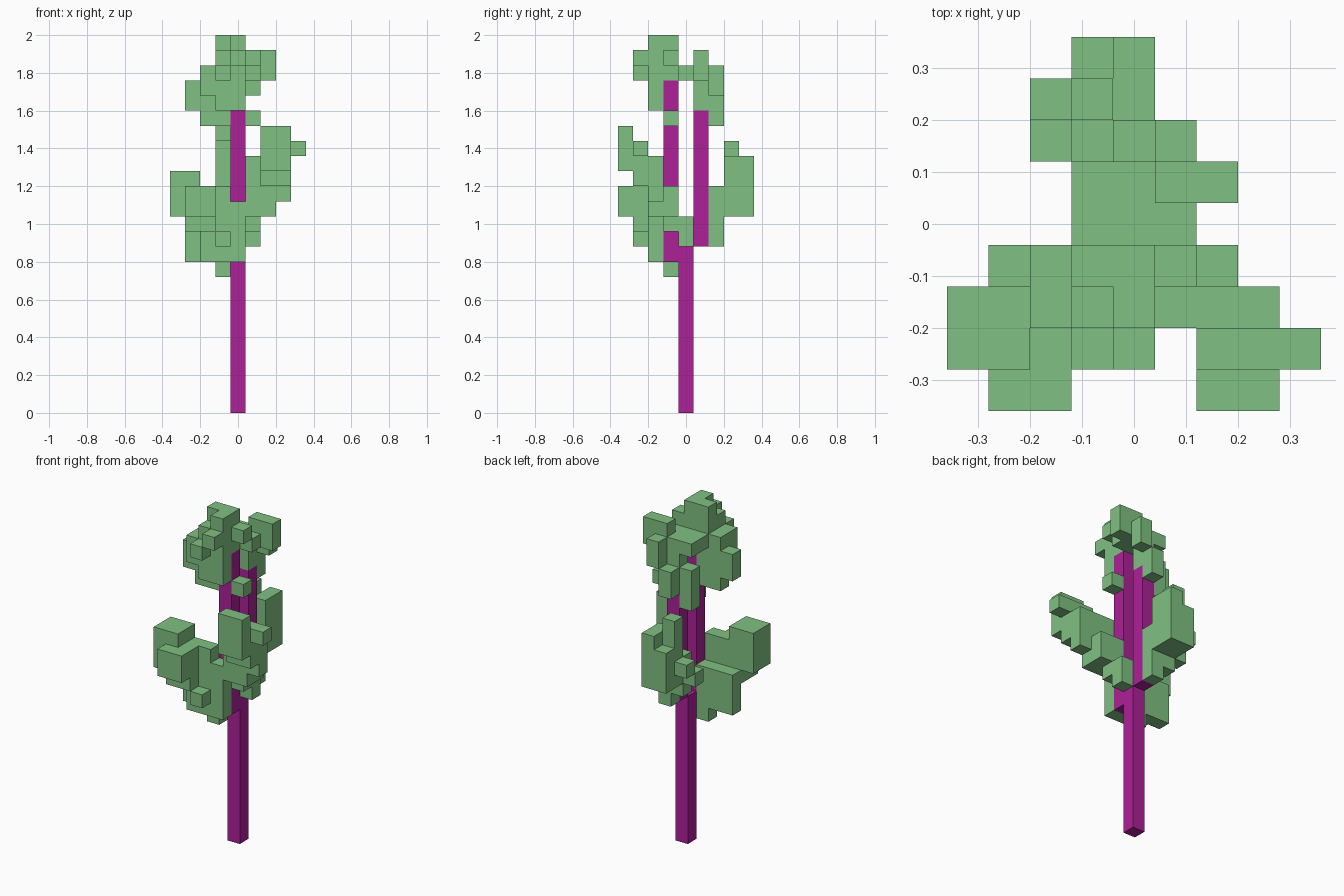
import bpy, bmesh
from mathutils import Vector

cube = bpy.data.objects.get("Cube")
if cube:
    bpy.data.objects.remove(cube, do_unlink=True)

U = 0.08  # edge length of one block


def material(name, rgb):
    m = bpy.data.materials.new(name)
    m.use_nodes = True
    m.diffuse_color = (*rgb, 1)
    m.node_tree.nodes["Principled BSDF"].inputs["Base Color"].default_value = (*rgb, 1)
    return m


leaf = material("leaf green", (0.216, 0.527, 0.223))
bark = material("magenta bark", (0.418, 0.015, 0.314))
parts = []     # (name, material, block positions)
solid = set()  # every block filled so far


def column(x, y, z, tall=1, wide=1, deep=1):
    """Blocks filling a box that grows from its lowest corner."""
    return {(x + i, y + j, z + k)
            for i in range(wide) for j in range(deep) for k in range(tall)}


def part(name, mat, *columns):
    """Join columns into one part; earlier parts keep shared blocks."""
    filled = set().union(*columns) - solid
    solid.update(filled)
    parts.append((name, mat, filled))


def build_skin(name, mat, filled):
    """Make the outer skin of the blocks, with flat areas merged."""
    bm = bmesh.new()
    for c in filled:
        for axis in range(3):
            for sign in (-1, 1):
                n, u, v = Vector(), Vector(), Vector()
                n[axis] = sign
                if tuple(int(a + b) for a, b in zip(c, n)) in solid:
                    continue
                u[(axis + 1) % 3] = 0.5
                v[(axis + 2) % 3] = 0.5 * sign
                mid = Vector(c) + Vector((0, 0, 0.5)) + n * 0.5
                bm.faces.new([bm.verts.new((mid + p) * U)
                              for p in (-u - v, u - v, u + v, v - u)])
    bmesh.ops.remove_doubles(bm, verts=bm.verts, dist=0.001)
    bmesh.ops.dissolve_limit(bm, angle_limit=0.01, verts=bm.verts, edges=bm.edges)
    me = bpy.data.meshes.new(name)
    bm.to_mesh(me)
    bm.free()
    me.materials.append(mat)
    bpy.context.collection.objects.link(bpy.data.objects.new(name, me))


# Trunk and the two upright stems it splits into
part("trunk", bark, column(0, 0, 0, 11))
part("front_stem", bark, column(0, -1, 10, 12))
part("back_stem", bark, column(0, 1, 11, 9))

# Crown on the front stem: a core, a right lobe, a peak and single sprouts
part("crown_front", leaf,
     column(-1, -2, 20, 4, 2, 2),
     column(-2, -2, 21, 2, 1, 2),
     column(-3, -1, 20, 2, 2),
     column(-2, -1, 19, 1, 2),
     column(-1, -1, 24, 1, 2),
     column(0, -2, 24),
     *[column(-i, -3, 23 - i) for i in range(2)],
     *[column(1, -1, z) for z in (19, 23)])

# Crown on the back stem: a bridge with hanging columns
part("crown_back", leaf,
     column(-1, 0, 22, 1, 3, 2),
     column(1, 1, 22, 2, 2),
     column(0, 1, 20, 2),
     column(-1, 1, 18, 3),
     *[column(i, 2, 19 + 2 * i, 2) for i in range(2)])

# Low cluster stepping out to the right
part("right_cluster", leaf,
     column(-1, -1, 9),
     column(-3, -1, 10, 3, 3),
     column(-2, -2, 10, 5, 2),
     column(0, -2, 10, 4),
     column(-1, -3, 11),
     *[column(-3 - i, -3, 12 + i, 2 + i, 2, 2) for i in range(2)],
     column(-3, -4, 13, 2, 2, 2))

# Cluster climbing in steps to the left
part("left_cluster", leaf,
     column(1, 0, 11, 2),
     column(1, -1, 12),
     *[column(1 + i, -2 - i, 13 + 2 * i, 2, 2, 2) for i in range(2)],
     column(1, -2, 15, 2),
     column(3, -2, 14),
     column(2, -3, 17, 1, 3),
     column(2, -4, 16, 3, 2))

# Cluster hanging behind the back stem
part("back_cluster", leaf,
     *[column(-i, 2, 11 + i, 4 - i) for i in range(2)],
     *[column(-2, 2 + i, 13 + i) for i in range(2)],
     column(0, 3, 13, 4, 1, 2),
     column(-1, 3, 13, 5),
     column(-1, 4, 13, 3))

for p in parts:
    build_skin(*p)
